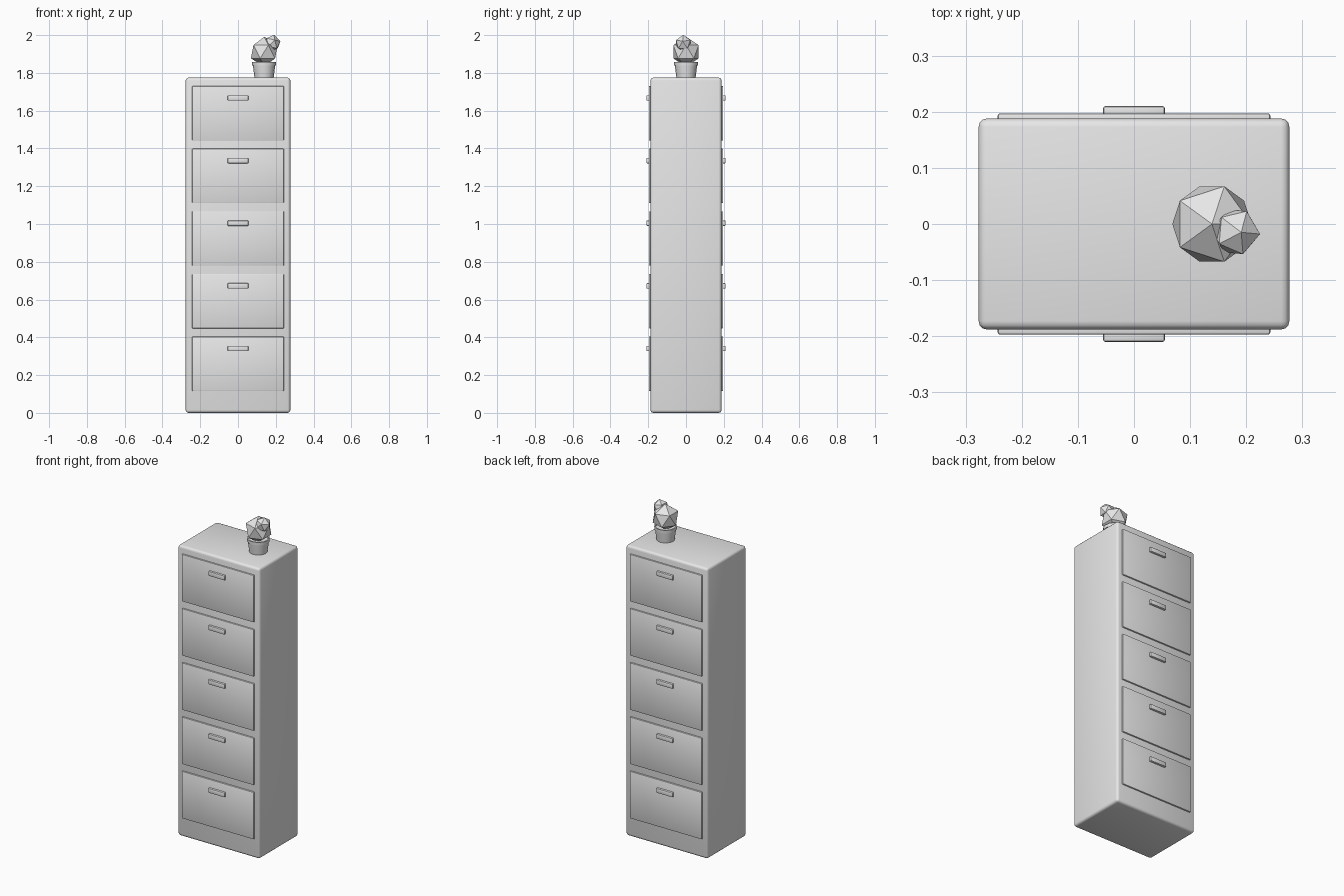
import bpy, bmesh, math
from mathutils import Matrix, Vector

if "Cube" in bpy.data.objects:
    bpy.data.objects.remove(bpy.data.objects["Cube"], do_unlink=True)

# single flat colour
grey = bpy.data.materials.new("light grey")
grey.use_nodes = True
grey.diffuse_color = (0.8, 0.8, 0.8, 1)
grey.node_tree.nodes["Principled BSDF"].inputs["Base Color"].default_value = (0.8, 0.8, 0.8, 1)


def add_object(name, bm):
    bmesh.ops.recalc_face_normals(bm, faces=bm.faces)
    mesh = bpy.data.meshes.new(name)
    bm.to_mesh(mesh)
    bm.free()
    mesh.materials.append(grey)
    obj = bpy.data.objects.new(name, mesh)
    bpy.context.collection.objects.link(obj)
    return obj


def smooth(obj, angle=35):
    bpy.ops.object.select_all(action="DESELECT")
    obj.select_set(True)
    bpy.context.view_layer.objects.active = obj
    bpy.ops.object.shade_smooth_by_angle(angle=math.radians(angle))


def rounded_box(name, centre, size, radius, segments):
    bm = bmesh.new()
    bmesh.ops.create_cube(bm, size=1, matrix=Matrix.Diagonal((*size, 1)))
    bmesh.ops.bevel(bm, geom=bm.edges[:], offset=radius, segments=segments,
                    profile=0.5, affect="EDGES", clamp_overlap=True)
    obj = add_object(name, bm)
    obj.location = centre
    smooth(obj)
    return obj


def lathe(name, profile, centre, sides):
    bm = bmesh.new()
    verts = [bm.verts.new((r, 0, z)) for r, z in profile]
    edges = [bm.edges.new(pair) for pair in zip(verts, verts[1:])]
    bmesh.ops.spin(bm, geom=verts + edges, axis=(0, 0, 1), cent=(0, 0, 0),
                   angle=math.tau, steps=sides)
    bmesh.ops.remove_doubles(bm, verts=bm.verts, dist=0.0001)
    obj = add_object(name, bm)
    obj.location = centre
    return obj


def faceted_ball(name, centre, radius, tilt=0, turn=0):
    bm = bmesh.new()
    bmesh.ops.create_icosphere(bm, subdivisions=1, radius=radius)
    obj = add_object(name, bm)
    obj.location = centre
    obj.rotation_euler = (0, math.radians(tilt), math.radians(turn))
    return obj


# cabinet body
TOP = 1.775
rounded_box("cabinet_body", (0, 0, TOP / 2), (0.554, 0.376, TOP), 0.015, 3)

# five drawers with handles on both faces
for side, label in ((-1, "front"), (1, "back")):
    for i in range(5):
        z = 0.26 + 0.3315 * i
        rounded_box(f"{label}_drawer_{i + 1}", (0, side * 0.187, z),
                    (0.486, 0.02, 0.288), 0.004, 2)
        rounded_box(f"{label}_handle_{i + 1}", (0, side * 0.2, z + 0.081),
                    (0.11, 0.02, 0.028), 0.004, 2)

# plant pot with a rim and soil
pot = lathe("plant_pot", [(0, 0), (0.051, 0), (0.059, 0.064), (0.063, 0.064),
                          (0.064, 0.083), (0.056, 0.083), (0.055, 0.072), (0, 0.072)],
            (0.138, 0, TOP), 16)
smooth(pot, 30)

# faceted cactus with a small offshoot
faceted_ball("cactus", (0.139, 0, 1.912), 0.079)
faceted_ball("cactus_offshoot", (0.181, -0.014, 1.957), 0.045, tilt=13, turn=-5)
